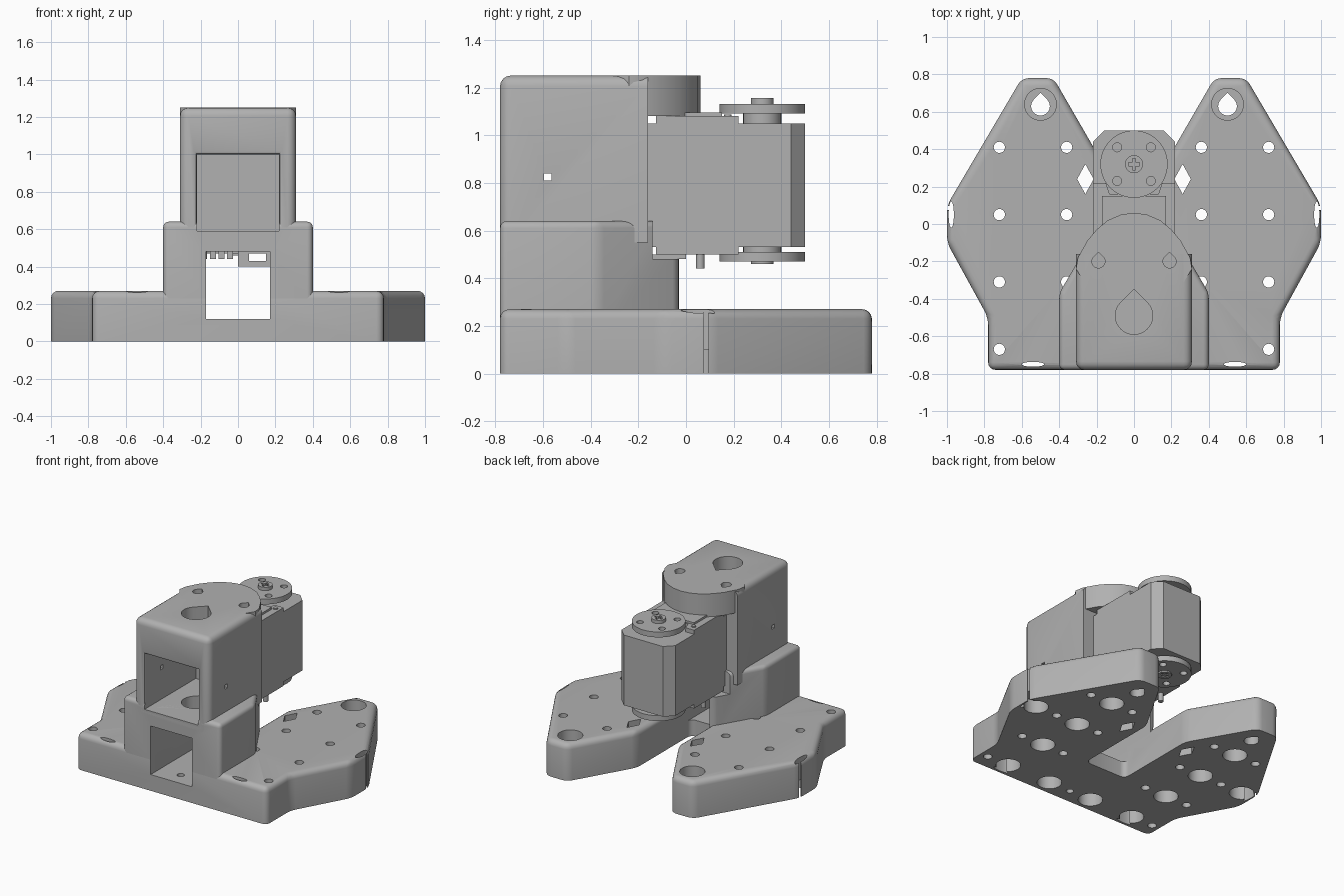
import bpy, bmesh
from math import cos, sin, pi

old = bpy.data.objects.get("Cube")
if old:
    bpy.data.objects.remove(old, do_unlink=True)

grey = bpy.data.materials.new("plain_grey")
grey.use_nodes = True
grey.diffuse_color = (0.44, 0.44, 0.44, 1)
grey.node_tree.nodes["Principled BSDF"].inputs["Base Color"].default_value = grey.diffuse_color
parts = []


# Outline helpers
def circle(x, y, rx, ry=None, n=28):
    ry = ry or rx
    return [(x + rx * cos(2 * pi * i / n), y + ry * sin(2 * pi * i / n)) for i in range(n)]


def teardrop(x, y, r, n=24):
    arc = [pi * 0.75 + 1.5 * pi * i / n for i in range(n + 1)]
    return [(x + r * cos(a), y + r * sin(a)) for a in arc] + [(x, y + r * 1.41)]


def rect(x0, x1, y0, y1):
    return [(x0, y0), (x1, y0), (x1, y1), (x0, y1)]


def mirrored(half):
    return half + [(-x, y) for x, y in reversed(half) if abs(x) > 1e-4]


# Extrude an outline between two heights
def add_prism(bm, pts, z0, z1):
    low = [bm.verts.new((x, y, z0)) for x, y in pts]
    high = [bm.verts.new((x, y, z1)) for x, y in pts]
    bm.faces.new(list(reversed(low)))
    bm.faces.new(high)
    for i in range(len(pts)):
        j = (i + 1) % len(pts)
        bm.faces.new((low[i], low[j], high[j], high[i]))
    bmesh.ops.recalc_face_normals(bm, faces=bm.faces)


def to_object(name, bm):
    mesh = bpy.data.meshes.new(name)
    bm.to_mesh(mesh)
    bm.free()
    mesh.materials.append(grey)
    ob = bpy.data.objects.new(name, mesh)
    bpy.context.collection.objects.link(ob)
    return ob


def prism(name, pts, z0, z1, bevel=0, sharp_y=9):
    bm = bmesh.new()
    add_prism(bm, pts, z0, z1)
    if bevel:
        # round the top rim and uprights, leaving the base and any back edge sharp
        edges = [e for e in bm.edges
                 if max(v.co.z for v in e.verts) > z1 - 1e-4
                 and min(v.co.y for v in e.verts) < sharp_y]
        bmesh.ops.bevel(bm, geom=edges, offset=bevel, segments=4, profile=0.5,
                        affect='EDGES', clamp_overlap=True)
    ob = to_object(name, bm)
    parts.append(ob)
    return ob


def cut(ob, shapes):
    bm = bmesh.new()
    for pts, z0, z1 in shapes:
        add_prism(bm, pts, z0, z1)
    cutter = to_object("cutter", bm)
    cutter.hide_render = True
    mod = ob.modifiers.new("cut", 'BOOLEAN')
    mod.operation = 'DIFFERENCE'
    mod.solver = 'EXACT'
    mod.use_self = True
    mod.object = cutter
    bpy.context.view_layer.update()
    result = bpy.data.meshes.new_from_object(ob.evaluated_get(bpy.context.evaluated_depsgraph_get()))
    ob.modifiers.clear()
    ob.data = result
    bpy.data.objects.remove(cutter, do_unlink=True)


# Base plate with two wings
wing = [(.78, -.78), (.78, -.5), (1, -.1), (1, .1), (.6, .78), (.43, .78), (.17, .33), (.17, -.3)]
base = prism("base_plate", mirrored(wing), 0, .27, .04)
step = .36
rows = [.41 - step * i for i in range(4)]
cuts = [(rect(-.17, .17, -.9, -.2), .12, .5), (circle(0, rows[3], .025), -.1, .3)]
for s in (-1, 1):
    for y in rows:
        cuts.append((circle(s * 2 * step, y, .03), -.1, .5))
        cuts.append((circle(s * 1.5 * step, y, .083), -.1, .1))
        if y != rows[3]:
            cuts.append((circle(s * step, y, .03), -.1, .5))
    cuts.append((circle(s * 2.5 * step, rows[1], .083), -.1, .1))
    cuts.append((circle(s * step / 2, rows[3], .083), -.1, .1))
    cuts.append((circle(s * .26, .24, .044, .08, 4), -.1, .5))
    cuts.append((circle(s * .54, -.75, .06, .013), -.1, .5))
    cuts.append((circle(s * .977, .05, .014, .07), -.1, .5))
    cuts.append((rect(s * 1 - .03, s * 1 + .03, .075, .095), -.1, .5))
    cuts.append((teardrop(s * .5, .63, .05), -.1, .5))
    cuts.append((circle(s * .5, .64, .085), .16, .5))
cut(base, cuts)

# Lower tower: two legs joined by a floor
tear = teardrop(0, -.49, .1)
legs = prism("tower_legs", mirrored([(.4, -.78), (.4, -.37), (.2, -.03)]), .2, .64, .03)
cut(legs, [(rect(-.17, .17, -.9, .2), .1, .48),
           (rect(-.5, .5, -.14, .2), .48, .8),
           (rect(-.22, .22, -.9, .2), .59, .8)])
cut(legs, [(tear, .4, .8)])

# Upper tower: hollow housing open at front and back
housing = prism("tower_housing", rect(-.31, .31, -.78, -.16), .55, 1.25, .045, -.2)
cut(housing, [(rect(-.22, .22, -.9, .1), .59, 1.0)])
pockets = [(teardrop(s * .19, -.2, .035), 1.15, 1.4) for s in (-1, 1)]
cut(housing, [(tear, .4, 1.4)] + pockets
    + [(rect(s * .26 - .1, s * .26 + .1, -.595, -.565), .81, .84) for s in (-1, 1)])
bm = bmesh.new()
bm.from_mesh(housing.data)
rim = [e for e in bm.edges
       if all(v.co.y < -.779 and abs(v.co.x) < .225 and .585 < v.co.z < 1.005 for v in e.verts)]
bmesh.ops.bevel(bm, geom=rim, offset=.015, segments=2, profile=.5, affect='EDGES')
bm.to_mesh(housing.data)
bm.free()

# Rounded overhang on top
nose = prism("top_overhang", mirrored(
    [(.26, -.32), (.31, -.24), (.3, -.18), (.25, -.09), (.2, -.03), (.14, .02), (.07, .05), (0, .06)]),
    1.08, 1.25)
cut(nose, pockets)
for s in (-1, 1):
    x0, x1 = sorted((s * .225, s * .308))
    prism("overhang_skirt", rect(x0, x1, -.24, -.16), 1.02, 1.1)

# Motor body with chamfered back corners
prism("motor_body", mirrored([(.22, -.18), (.22, .44), (.16, .5)]), .53, 1.05)
for name, z0, z1 in (("top", 1.05, 1.08), ("bottom", .5, .53)):
    prism("motor_%s_flange" % name, mirrored([(.22, -.125), (.22, .22), (.15, .22), (.13, .16)]), z0, z1)
prism("motor_top_cover", rect(-.17, .17, -.12, .15), 1.07, 1.095)
prism("motor_bottom_cover", rect(-.17, .17, -.12, 0), .48, .51)
for s in (-1, 1):
    prism("flange_screw", circle(s * .185, .175, .016), 1.07, 1.087)
    prism("motor_pin", circle(s * .185, .06, .018), .44, .51)

# Drive discs above and below the motor
for name, disc_z, hub_z, screw_z in (("top", (1.09, 1.13), (1.04, 1.1), (1.12, 1.155)),
                                     ("bottom", (.47, .51), (.5, .54), (.46, .48))):
    disc = prism(name + "_disc", circle(0, .32, .18, n=48), *disc_z)
    cut(disc, [(circle(.09 * a, .32 + .09 * b, .024), 0, 2) for a in (-1, 1) for b in (-1, 1)])
    prism(name + "_hub", circle(0, .32, .08), *hub_z)
    screw = prism(name + "_screw", circle(0, .32, .048), *screw_z)
    slot_z = (1.14, 1.2) if name == "top" else (.4, .468)
    cut(screw, [(rect(-.03, .03, .311, .329), *slot_z), (rect(-.009, .009, .29, .35), *slot_z)])

# Cable clip and connector teeth under the tower floor
clip = prism("cable_clip", rect(0, .17, -.2, -.1), .4, .5)
cut(clip, [(rect(.06, .15, -.3, 0), .43, .47)])
for i in range(3):
    prism("connector_tooth", rect(-.15 + .045 * i, -.118 + .045 * i, -.2, -.12), .44, .5)

# Smooth the rounded edges, keep corners crisp
bpy.ops.object.select_all(action='DESELECT')
for ob in parts:
    ob.select_set(True)
bpy.context.view_layer.objects.active = base
bpy.ops.object.shade_smooth_by_angle(angle=pi / 6)
